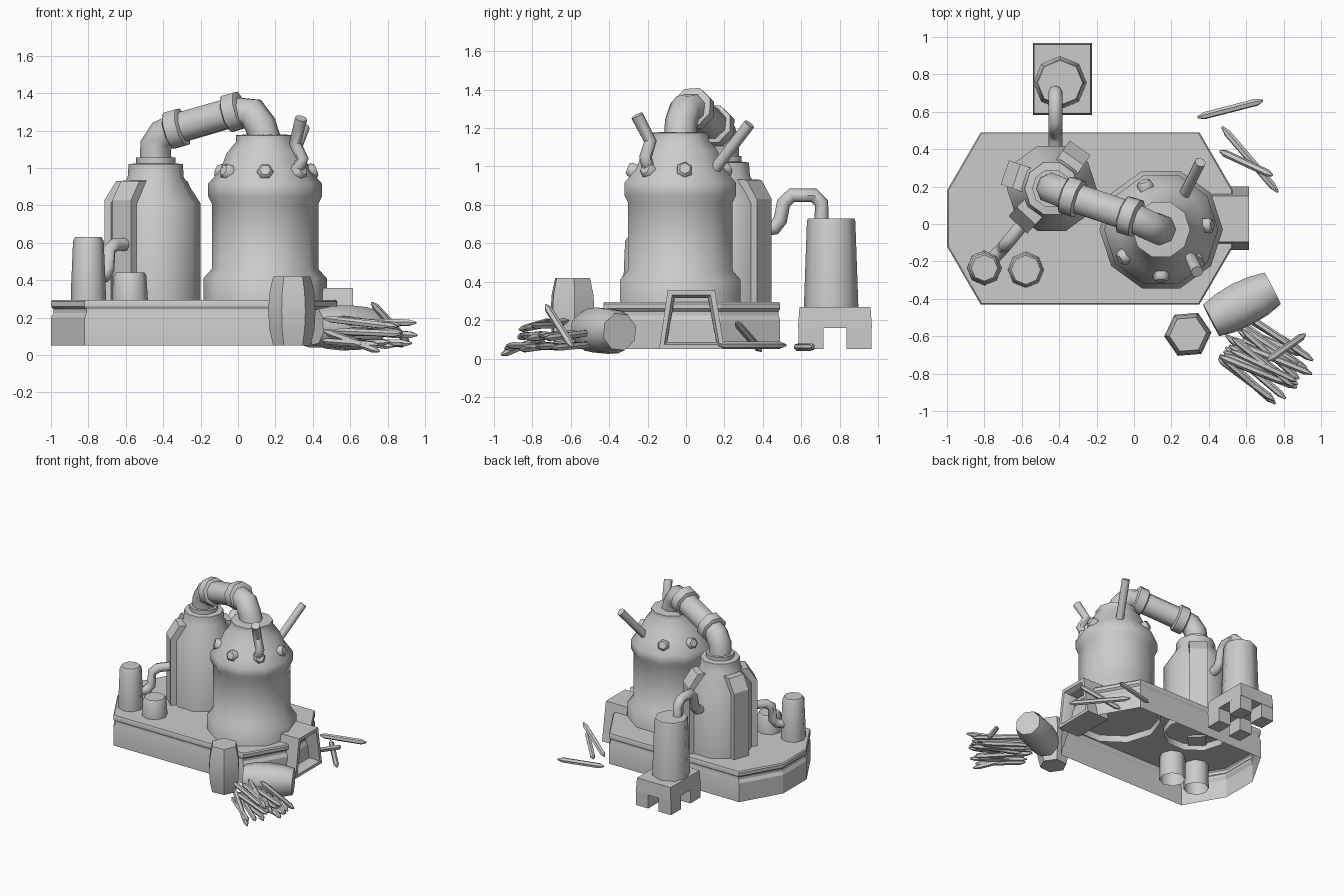
import bpy, bmesh, math, random
from mathutils import Vector, Matrix

if "Cube" in bpy.data.objects:
    bpy.data.objects.remove(bpy.data.objects["Cube"])

grey = bpy.data.materials.new("plain grey")
grey.use_nodes = True
COLOUR = (0.6, 0.6, 0.6, 1)
grey.diffuse_color = COLOUR
grey.node_tree.nodes["Principled BSDF"].inputs["Base Color"].default_value = COLOUR


def finish(name, bm, angle=48):
    bmesh.ops.recalc_face_normals(bm, faces=bm.faces)
    me = bpy.data.meshes.new(name)
    bm.to_mesh(me)
    bm.free()
    me.materials.append(grey)
    me.shade_smooth()
    me.set_sharp_from_angle(angle=math.radians(angle))
    ob = bpy.data.objects.new(name, me)
    bpy.context.scene.collection.objects.link(ob)
    return ob


def sweep(name, pts, radii, sides=8, caps=(True, True), turn=0.0, angle=48):
    """Ring of given radius at each path point, bridged into a skin."""
    pts = [Vector(p) for p in pts]
    if not isinstance(radii, (list, tuple)):
        radii = [radii] * len(pts)
    bm, rings, prev, q = bmesh.new(), [], Vector((0, 0, 1)), None
    for i, p in enumerate(pts):
        a = (p - pts[i - 1]).normalized() if i else Vector()
        b = (pts[i + 1] - p).normalized() if i + 1 < len(pts) else Vector()
        t = (a + b).normalized()
        d = prev.rotation_difference(t)
        q = d @ q if q else d
        prev = t
        ring = []
        for k in range(sides):
            f = turn + math.tau * k / sides
            ring.append(bm.verts.new(p + q @ Vector((math.cos(f), math.sin(f), 0)) * radii[i]))
        rings.append(ring)
    for r, s in zip(rings, rings[1:]):
        for k in range(sides):
            j = (k + 1) % sides
            bm.faces.new((r[k], r[j], s[j], s[k]))
    if caps[0]:
        bm.faces.new(rings[0])
    if caps[1]:
        bm.faces.new(rings[-1])
    return finish(name, bm, angle)


def lathe(name, x, y, profile, sides=8, **kw):
    return sweep(name, [(x, y, z) for r, z in profile], [r for r, z in profile], sides, **kw)


def box(name, centre, size, taper=1.0):
    bm = bmesh.new()
    bmesh.ops.create_cube(bm, size=1)
    for v in bm.verts:
        k = taper if v.co.z > 0 else 1
        v.co = Vector(centre) + Vector((v.co.x * size[0] * k, v.co.y * size[1] * k, v.co.z * size[2]))
    return finish(name, bm, 30)


# Platform: hollow eight-sided deck with a groove, open underneath
bm = bmesh.new()
outline = [(-1, -.12), (-.82, -.43), (.35, -.43), (.53, -.12),
           (.53, .18), (.35, .49), (-.82, .49), (-1, .18)]
rings = []
for z, k in [(.05, 1), (.2, 1), (.225, .982), (.245, .982), (.26, 1), (.285, 1), (.295, .99)]:
    rings.append([bm.verts.new((-.235 + (x + .235) * k, .03 + (y - .03) * k, z)) for x, y in outline])
for r, s in zip(rings, rings[1:]):
    for k in range(8):
        j = (k + 1) % 8
        bm.faces.new((r[k], r[j], s[j], s[k]))
bm.faces.new(rings[-1])
finish("platform", bm, 25)

# Furnace mouth: tapered block with a stepped recess on its outer face
bm = bmesh.new()
ends = []
for x in (.42, .615):
    ends.append([bm.verts.new((x, y, z)) for y, z in [(-.14, .05), (.2, .05), (.15, .358), (-.095, .358)]])
for k in range(4):
    j = (k + 1) % 4
    bm.faces.new((ends[0][k], ends[0][j], ends[1][j], ends[1][k]))
bm.faces.new(ends[0])
mouth = bm.faces.new(ends[1])
bm.normal_update()
bmesh.ops.recalc_face_normals(bm, faces=bm.faces)
for thick, depth in [(.035, 0), (.02, -.03), (.001, -.09)]:
    bmesh.ops.inset_region(bm, faces=[mouth], thickness=thick, depth=depth)
finish("furnace_mouth", bm, 25)

# Large vessel with its nubs, straight rod and bent pipe
VX, VY = .145, -.03
lathe("large_vessel", VX, VY, [(.33, .24), (.33, .41), (.285, .46), (.285, .81), (.305, .85),
      (.305, .915), (.24, .99), (.205, 1.08), (.155, 1.14), (.155, 1.175), (.09, 1.18)],
      10, caps=(False, True))
for deg in (5, 110, 160, 216, 270, 318):
    c, s = math.cos(math.radians(deg)), math.sin(math.radians(deg))
    path = [(VX + c * r, VY + s * r, z) for r, z in [(.19, .955), (.262, .985), (.275, .99)]]
    sweep("vessel_nub", path, [.046, .043, .03], 6)
sweep("straight_rod", [(.255, .13, .96), (.355, .33, 1.22)], .03)
sweep("bent_pipe", [(.27, -.16, .97), (.325, -.2, 1.0), (.345, -.21, 1.05), (.305, -.185, 1.13),
      (.338, -.255, 1.265)], .033)

# Tall vessel with three fins
TX, TY = -.44, .19
lathe("tall_vessel", TX, TY, [(.24, .24), (.24, .81), (.15, .95), (.145, 1.02), (.105, 1.025),
      (.105, 1.055), (.08, 1.055001)], 10, caps=(False, True))
for deg in (55, 161, 227):
    bm = bmesh.new()
    sides = []
    for w in (-.068, .068):
        sides.append([bm.verts.new((r, w, z)) for r, z in
                      [(.1, .28), (.265, .28), (.265, .83), (.2, .93), (.1, .935)]])
    for k in range(5):
        j = (k + 1) % 5
        bm.faces.new((sides[0][k], sides[0][j], sides[1][j], sides[1][k]))
    bm.faces.new(sides[0])
    bm.faces.new(sides[1])
    bm.transform(Matrix.Translation((TX, TY, 0)) @ Matrix.Rotation(math.radians(deg), 4, 'Z'))
    finish("vessel_fin", bm, 30)

# Thick duct joining both vessels, with two collars
sweep("main_duct", [(.145, -.03, 1.15), (.12, -.025, 1.23), (.075, -.005, 1.295), (-.02, .04, 1.3),
      (-.33, .145, 1.21), (-.4, .175, 1.18), (-.44, .19, 1.12), (-.44, .19, 1.03)], .085)
a, b = Vector((-.02, .04, 1.3)), Vector((-.33, .145, 1.21))
along = (b - a).normalized()
for spot in (a, b):
    sweep("duct_collar", [spot + along * d for d in (-.045, -.035, .035, .045)], [.09, .108, .108, .09])

# Two small tanks and the feed pipe
lathe("small_tank_tall", -.8, -.235, [(.095, .1), (.093, .35), (.082, .61), (.07, .63)], caps=(False, True))
lathe("small_tank_short", -.578, -.245, [(.098, .1), (.096, .3), (.088, .425), (.078, .44)], caps=(False, True))
sweep("feed_pipe", [(-.57, .03, .59), (-.66, -.08, .59), (-.69, -.115, .56), (-.695, -.12, .46),
      (-.715, -.145, .42), (-.77, -.2, .41)], .036)

# Standalone tank on a footed block, piped to the tall vessel
box("tank_block", (-.383, .775, .215), (.315, .385, .11), .96)
for sx in (-1, 1):
    for sy in (-1, 1):
        box("block_foot", (-.383 + sx * .102, .775 + sy * .125, .107), (.11, .13, .114))
lathe("rear_tank", -.395, .755, [(.142, .26), (.126, .715), (.12, .73)])
sweep("rear_pipe", [(-.42, y, z) for y, z in [(.705, .71), (.705, .81), (.665, .85), (.55, .85),
      (.508, .81), (.49, .72), (.46, .68), (.38, .67)]], .037)

# Barrels, one upright and one lying down
SHAPE = [(-.185, .1), (-.1, .12), (0, .127), (.1, .12), (.185, .1)]
sweep("upright_barrel", [(.288, -.59, .235 + d) for d, r in SHAPE], [r for d, r in SHAPE], 6, turn=.08)
lie = Vector((.885, .46, -.03)).normalized()
sweep("fallen_barrel", [Vector((.577, -.43, .145)) + lie * d for d, r in SHAPE], [r for d, r in SHAPE], 8)


# Pointed sticks: loose ones, then the heap
def stick(start, end, r=.02):
    s, e = Vector(start), Vector(end)
    sweep("stick", [s, s.lerp(e, .1), s.lerp(e, .9), e], [r * .3, r, r, r * .3], 6)


stick((.34, .57, .06), (.69, .66, .06))
stick((.47, .52, .07), (.77, .17, .07))
stick((.46, .39, .04), (.74, .26, .19))
stick((.46, -.7, .13), (.755, -.96, .02))
stick((.715, -.73, .28), (.915, -.59, .06))
random.seed(4)
for i in range(20):
    layer = i // 8
    side = (i % 8 - 3.5) * .04 * (1 - layer * .22)
    heading = math.radians(-31 + random.uniform(-11, 11))
    mid = Vector((.71 + side * .5 + random.uniform(-.05, .05), -.71 + side * .86, .065 + layer * .055))
    half = Vector((math.cos(heading), math.sin(heading), random.uniform(-.12, .03))) * random.uniform(.18, .22)
    stick(mid - half, mid + half, .019)
